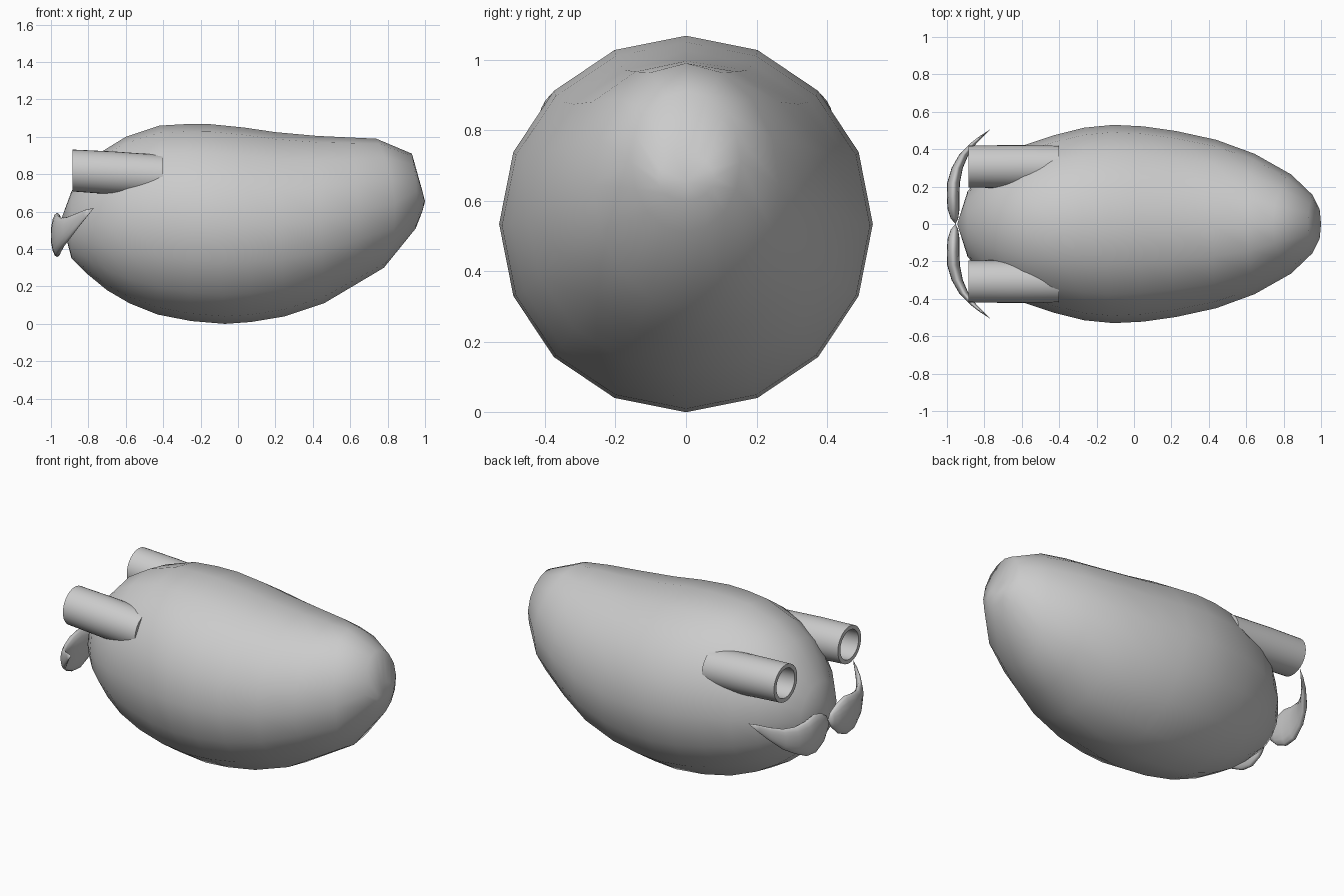
import bpy, bmesh
from math import sin, cos, tau, radians

if "Cube" in bpy.data.objects:
    bpy.data.objects.remove(bpy.data.objects["Cube"])


def finish(name, bm, sharp=None):
    bmesh.ops.recalc_face_normals(bm, faces=bm.faces)
    me = bpy.data.meshes.new(name)
    bm.to_mesh(me)
    bm.free()
    ob = bpy.data.objects.new(name, me)
    bpy.context.collection.objects.link(ob)
    for p in me.polygons:
        p.use_smooth = True
    if sharp:
        bpy.ops.object.select_all(action='DESELECT')
        ob.select_set(True)
        bpy.context.view_layer.objects.active = ob
        bpy.ops.object.shade_smooth_by_angle(angle=radians(sharp))
    return ob


def loft(rings, start=None, end=None, closed=False):
    """Skin a list of point rings; optional end points or a closed loop."""
    bm = bmesh.new()
    vs = [[bm.verts.new(p) for p in r] for r in rings]
    n = len(vs[0])
    pairs = list(zip(vs, vs[1:]))
    if closed:
        pairs.append((vs[-1], vs[0]))
    for a, b in pairs:
        for i in range(n):
            j = (i + 1) % n
            bm.faces.new((a[i], a[j], b[j], b[i]))
    for tip, ring in ((start, vs[0]), (end, vs[-1])):
        if tip:
            t = bm.verts.new(tip)
            for i in range(n):
                bm.faces.new((t, ring[i], ring[(i + 1) % n]))
    return bm


# body: top x, top z, bottom x, bottom z, half width, forward bulge of the sides
SIDES = 16
body = [
    (.98, .73, .985, .60, .08, .01), (.93, .91, .95, .51, .155, .015),
    (.74, .99, .78, .30, .265, .08), (.61, .996, .62, .205, .375, .03),
    (.42, 1.005, .46, .11, .45, 0), (.20, 1.025, .25, .04, .497, 0),
    (.03, 1.05, .07, .01, .522, 0), (-.15, 1.068, -.07, 0, .53, 0),
    (-.28, 1.068, -.25, .015, .515, 0), (-.42, 1.06, -.43, .05, .475, 0),
    (-.60, 1.0, -.58, .11, .42, 0), (-.73, .92, -.70, .18, .35, 0),
    (-.81, .83, -.80, .262, .275, 0), (-.89, .71, -.89, .35, .175, 0),
]
rings = []
for tx, tz, bx, bz, w, bulge in body:
    ring = []
    for i in range(SIDES):
        c, s = cos(tau * i / SIDES), sin(tau * i / SIDES)
        ring.append(((tx + bx) / 2 + (tx - bx) / 2 * c + bulge * s * s,
                     w * s, (tz + bz) / 2 + (tz - bz) / 2 * c))
    rings.append(ring)
finish("body", loft(rings, (1.0, 0, .655), (-.945, 0, .56)))

# moustache half: y, x, z, half thickness, half height
hair = [
    (.03, -.96, .49, .02, .05), (.08, -.965, .48, .032, .092),
    (.15, -.967, .475, .034, .118), (.22, -.965, .472, .034, .108),
    (.30, -.945, .485, .03, .082), (.37, -.91, .51, .025, .062),
    (.43, -.86, .552, .017, .04), (.47, -.815, .588, .01, .022),
]

for side, label in ((-1, "front"), (1, "back")):
    # hollow tube, leaning slightly down into the body: x, radius
    prof = [(-.885, .112), (-.66, .115), (-.40, .112), (-.40, .085), (-.885, .088)]
    tube = [[(x, side * (.307 + r * cos(tau * i / 32)),
              .82 - .06 * (x + .885) + r * sin(tau * i / 32)) for i in range(32)]
            for x, r in prof]
    finish(label + "_tube", loft(tube, closed=True), 40)

    # curled moustache half
    rings = [[(x + hx * cos(tau * i / 16), side * y, z + hz * sin(tau * i / 16))
              for i in range(16)] for y, x, z, hx, hz in hair]
    finish(label + "_moustache", loft(rings, (-.955, 0, .50), (-.77, side * .505, .62)))
